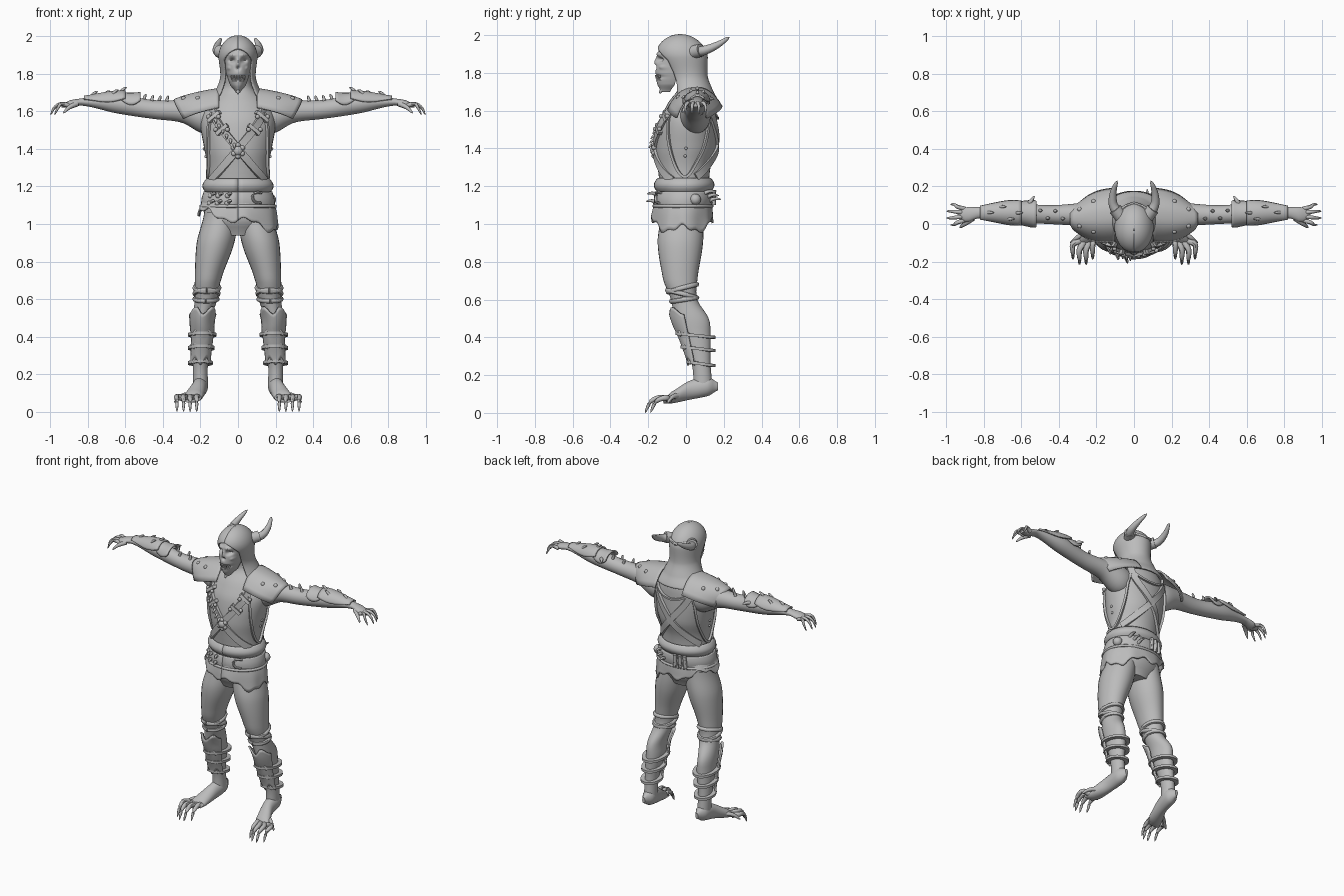
import bpy, bmesh, math
from math import sin, cos, pi, exp, sqrt
from mathutils import Vector

old_cube = bpy.data.objects.get("Cube")
if old_cube:
    bpy.data.objects.remove(old_cube)

grey = bpy.data.materials.new("plain grey")
grey.use_nodes = True
grey.diffuse_color = (.5, .5, .5, 1)
grey.node_tree.nodes["Principled BSDF"].inputs["Base Color"].default_value = grey.diffuse_color
UP, OUT = Vector((0, 0, 1)), Vector((1, 0, 0))


def finish(name, bm, mirror=False, thickness=0):
    bmesh.ops.recalc_face_normals(bm, faces=bm.faces)
    mesh = bpy.data.meshes.new(name)
    bm.to_mesh(mesh)
    bm.free()
    mesh.materials.append(grey)
    mesh.polygons.foreach_set("use_smooth", [True] * len(mesh.polygons))
    mesh.set_sharp_from_angle(angle=pi / 4)
    part = bpy.data.objects.new(name, mesh)
    bpy.context.collection.objects.link(part)
    if thickness:
        shell = part.modifiers.new("shell", "SOLIDIFY")
        shell.thickness, shell.offset = thickness, 0
    if mirror:
        part.modifiers.new("mirror", "MIRROR")


def skin(name, rings, mirror=False, closed=True, thickness=0):
    """Join rows of points with quads; solid rows are closed and capped."""
    bm = bmesh.new()
    rows = [[bm.verts.new(point) for point in ring] for ring in rings]
    count = len(rows[0])
    for row, following in zip(rows, rows[1:]):
        for i in range(count if closed else count - 1):
            j = (i + 1) % count
            bm.faces.new((row[i], row[j], following[j], following[i]))
    if closed:
        bm.faces.new(rows[0])
        bm.faces.new(rows[-1])
    finish(name, bm, mirror, thickness)


def sheet(name, shape, across, along, mirror=False, thickness=.01):
    """Thin plate from shape(u, v) with u and v from zero to one."""
    skin(name, [[shape(i / across, j / along) for j in range(along + 1)]
                for i in range(across + 1)], mirror, False, thickness)


def spline(rows, t):
    """Smooth in-between row at t from zero to one."""
    last = len(rows) - 1
    i = min(int(t * last), last - 1)
    s = t * last - i
    before, start, end, after = (rows[min(max(i + k, 0), last)] for k in (-1, 0, 1, 2))
    return [q + s / 2 * (r - p + s * (2 * p - 5 * q + 4 * r - w + s * (3 * (q - r) + w - p)))
            for p, q, r, w in zip(before, start, end, after)]


def surface(axis, rows):
    """Rows hold position on the axis, the two centres and the two radii."""
    first, second = [k for k in range(3) if k != axis]

    def place(angle, position, off=0.):
        i = max(k for k in range(len(rows) - 1) if k == 0 or rows[k][0] <= position)
        step = (position - rows[i][0]) / (rows[i + 1][0] - rows[i][0])
        t = (i + min(max(step, 0), 1)) / (len(rows) - 1)
        across, deep, width, depth = spline(rows, t)[1:]
        point = Vector((0, 0, 0))
        point[axis] = position
        point[first] = across + sin(angle) * (width + off)
        point[second] = deep - cos(angle) * (depth + off)
        return point
    return place


def loft(name, axis, rows, mirror=False, steps=40, sides=28):
    place = surface(axis, rows)
    low, high = rows[0][0], rows[-1][0]
    skin(name, [[place(2 * pi * k / sides, low + (high - low) * i / steps) for k in range(sides)]
                for i in range(steps + 1)], mirror)
    return place


def tube(name, points, radius, mirror=False, pointed=False, sides=8, steps=12):
    """Round tube on a smoothed path, narrowing to a tip when pointed."""
    path = [Vector(spline(points, i / steps)) for i in range(steps + 1)]
    rings = []
    for i, point in enumerate(path):
        run = (path[min(i + 1, steps)] - path[max(i - 1, 0)]).normalized()
        side = run.cross(OUT if abs(run.z) > .8 else UP).normalized()
        size = radius * max(sqrt(1 - i / steps), .05) if pointed else radius
        rings.append([point + size * (side * cos(2 * pi * k / sides) + run.cross(side) * sin(2 * pi * k / sides))
                      for k in range(sides)])
    skin(name, rings, mirror)


def claw(name, root, step, radius=.01, mirror=False):
    root, step = Vector(root), Vector(step)
    tube(name, [root, root + step / 2 + UP * step.length / 8, root + step], radius, mirror, True)


def knob(name, centre, radius=.01, mirror=False):
    bm = bmesh.new()
    bmesh.ops.create_uvsphere(bm, u_segments=12, v_segments=8, radius=radius)
    bmesh.ops.translate(bm, vec=centre, verts=bm.verts)
    finish(name, bm, mirror)


def strap(name, place, path, width, thickness=.008, mirror=False, steps=32):
    """Flat band on an upright surface; path(t) gives angle and height."""
    spots = [path(i / steps) for i in range(steps + 1)]
    points = [place(*spot, .006) for spot in spots]
    rings = []
    for i, (angle, height) in enumerate(spots):
        away = Vector((sin(angle), -cos(angle), 0))
        run = points[min(i + 1, steps)] - points[max(i - 1, 0)]
        side = run.cross(away).normalized() * width
        away *= thickness
        rings.append([points[i] - side - away, points[i] + side - away,
                      points[i] + side + away, points[i] - side + away])
    skin(name, rings, mirror)


# Torso and neck
torso = loft("torso", 2, [
    (.94, 0, -.02, .12, .09), (1.02, 0, -.02, .18, .13), (1.2, 0, -.01, .16, .13),
    (1.3, 0, -.01, .16, .14), (1.4, 0, 0, .18, .16), (1.55, 0, .01, .2, .15),
    (1.65, 0, .03, .16, .12), (1.72, 0, .03, .08, .07), (1.82, 0, 0, .06, .06)], sides=36)


# Crossed straps, vest edges, buckles and chest claws
def chest_path(t):
    turn = 2 * t - .9
    return turn, 1.4 - .22 * turn + .06 * turn * turn


def back_path(t):
    turn, height = chest_path(t)
    return pi + turn, height + .02


strap("chest_strap", torso, chest_path, .02, mirror=True)
strap("back_strap", torso, back_path, .02, mirror=True)
strap("vest_edge", torso, lambda t: (.8 + 1.6 * t, 1.6 - .35 * sin(pi * t) ** .7), .007, mirror=True)
strap("back_neckline", torso, lambda t: (pi + 2 * t - 1, 1.66 - .1 * sin(pi * t)), .006)
for turn in range(6):
    angle = turn * pi / 3
    knob("emblem_knob", torso(.14 * sin(angle), 1.39 + .03 * cos(angle), .01), .014)
knob("chest_emblem", torso(0, 1.39), .03)
for t in (.12, .24):
    angle, height = chest_path(t)
    strap("strap_buckle", torso, lambda s: (angle + .3 * (s - .5), height + .05 * (s - .5)), .01, .018, True)
    for side in (-1, 1):
        knob("buckle_stud", torso(angle + side * .16, height, .02), .012, True)
for step in range(6):
    angle, height = chest_path(.4 - step * .05)
    claw("strap_claw", torso(angle, height, .01), (0, -.03, -.02))
for height in (1.36, 1.4):
    knob("vest_stud", torso(pi / 2, height), .008, True)


# Waist sash, belt and ragged skirt
def band(name, low, high, off, bulge):
    sheet(name, lambda u, v: torso(v * 2 * pi, low + u * (high - low), off + bulge * sin(pi * u)), 8, 40)


band("waist_sash", 1.17, 1.24, .005, .02)
band("belt", 1.1, 1.17, .015, .005)
band("belt_lower_edge", 1.09, 1.1, .02, .005)


def skirt(u, v):
    angle = v * 2 * pi
    hem = 1.02 - .05 * sin(angle) + .02 * sin(5 * angle) + .01 * sin(13 * angle)
    height = 1.13 + u * (hem - 1.13)
    point = torso(angle, max(height, 1.03), .013 + u * (.015 + .004 * sin(8 * angle)))
    point.z = height
    return point


sheet("ragged_skirt", skirt, 8, 90)
for angle in (-.9, -.6, -.3):
    for height in (1.11, 1.15):
        claw("belt_claw", torso(angle, height, .01), (.02, -.06, .01), .012)
        knob("belt_claw_mount", torso(angle, height, .02), .014)
tube("belt_ring", [torso(.6 + .2 * cos(k), 1.14 + .03 * sin(k), .03) for k in range(1, 6)], .007)
for step in range(3):
    angle = .1 + step * .17
    tube("belt_vial", [torso(pi + angle, height, .03) for height in (1.1, 1.18)], .012)
    claw("back_belt_claw", torso(pi - .3 - angle, 1.12 + step * .02, .01), (0, .07, .01), .012)
knob("belt_pouch", torso(2, 1.13, .02), .03)

# Face with hollow eyes, nose and mouth
skull = surface(2, [(1.7, 0, -.09, .01, .04), (1.74, 0, -.07, .04, .08), (1.8, 0, -.06, .06, .1),
                    (1.9, 0, -.05, .07, .1), (1.95, 0, -.05, .05, .08)])


def face(u, v):
    point = skull(3.4 * (v - .5), 1.7 + u / 4)

    def bump(x, height, width, tall):
        return exp(-((abs(point.x) - x) / width) ** 2 - ((point.z - height) / tall) ** 2)
    eyes, nose, mouth = bump(.03, 1.87, .016, .012), bump(0, 1.83, .01, .01), bump(0, 1.78, .04, .01)
    brows, cheeks, bridge = bump(.03, 1.9, .02, .01), bump(.05, 1.83, .01, .01), bump(0, 1.86, .01, .02)
    point.y += .03 * eyes + .02 * (nose + mouth) - .01 * (brows + cheeks + bridge)
    return point


sheet("skull_face", face, 60, 60, thickness=.004)
for step in range(5):
    angle = .07 + step * .15
    claw("upper_tooth", skull(angle, 1.79), (0, 0, -.02), .005, True)
    claw("lower_tooth", skull(angle, 1.76), (0, 0, .02), .005, True)
claw("chin_point", (0, -.11, 1.73), (0, -.03, -.04), .016)

# Hood: domed on top, open around the face, draped on the shoulders
cowl = surface(2, [(1.64, 0, .04, .17, .13), (1.7, 0, .03, .12, .11), (1.78, 0, .01, .09, .1),
                   (1.9, 0, -.02, .1, .13), (2, 0, -.03, .1, .13)])


def hood(u, v):
    height = 1.64 + .36 * sin(u * pi / 2)
    gap = .85 * sqrt(min(1, max(0, (1.93 - height) / .06)))
    point = cowl(gap + v * 2 * (pi - gap), height)
    dome = sqrt(max(.001, 1 - max(0, (height - 1.88) / .12) ** 2))
    point.x *= dome
    point.y = (point.y + .03) * dome - .03
    return point


sheet("hood", hood, 60, 48)
tube("horn", [(.07, .04, 1.91), (.11, .1, 1.92), (.11, .17, 1.95), (.09, .23, 1.99)], .03, True, True, 12)
tube("horn_collar", [(.07, .04, 1.91), (.1, .08, 1.92)], .035, True, sides=14)
tube("hood_band", [(.09, .05, 1.93), (.05, .09, 1.92), (0, .11, 1.91)], .01, True)

# Arms and clawed hands
arm = loft("arm", 0, [
    (.1, .05, 1.57, .07, .08), (.18, .05, 1.57, .08, .09), (.3, .05, 1.6, .06, .06),
    (.45, .05, 1.61, .05, .05), (.65, .06, 1.64, .05, .05), (.83, .06, 1.65, .03, .02),
    (.89, .05, 1.64, .04, .02), (.94, .05, 1.63, .02, .01)], True)
for step in range(4):
    across, fan = .02 + step * .02, (step - 1.5) * .016
    reach = 1 - .01 * (step - 1.5) ** 2
    tube("finger", [(.9, across, 1.63), (.94, across + fan / 2, 1.64),
                    (reach - .02, across + fan, 1.62), (reach, across + fan, 1.58)], .013, True, True)
tube("thumb", [(.86, .03, 1.64), (.9, 0, 1.62), (.93, -.02, 1.59)], .016, True, True)


# Shoulder pads, forearm guards and spikes
def pad(u, v):
    side = 2 * v - 1
    return Vector((.1 + u * (.24 - .05 * abs(side) ** 3),
                   .05 + side * (.14 - .06 * u ** 3) - .02 * u,
                   1.72 - .04 * u - .02 * u ** 3 - .1 * abs(side) ** 2.5))


def arm_guard(start, end, flare):
    def shape(u, v):
        turn = 3 * (v - .5) * (.7 + .3 * sin(pi * u))
        return arm(pi + turn, start + u * (end - start), .008 + flare * (1 - u) ** 2)
    return shape


sheet("shoulder_pad", pad, 12, 16, True)
for u, v in ((.8, .3), (.8, .7), (.5, .2), (.5, .8)):
    knob("pad_stud", pad(u, v), .013, True)
forearm = arm_guard(.6, .82, .012)
sheet("forearm_guard", forearm, 12, 14, True)
sheet("elbow_guard", arm_guard(.52, .63, .02), 8, 12, True)
for u, v in ((.1, .5), (.3, .7), (.5, .3), (.8, .5)):
    claw("forearm_spike", forearm(u, v), (-.03, 0, .02), .01, True)
claw("elbow_spike", (.57, .09, 1.65), (-.04, .06, .01), .016, True)
for step in range(4):
    claw("arm_stud", arm(pi + .4 * (-1) ** step, .38 + step * .04), (-.01, 0, .03), .01, True)

# Legs
leg = loft("leg", 2, [
    (.13, .2, .09, .04, .05), (.26, .2, .08, .04, .05), (.42, .19, .05, .05, .08), (.5, .19, .03, .05, .09),
    (.6, .17, -.01, .06, .07), (.7, .16, -.03, .07, .09), (.9, .12, -.03, .1, .12), (1.06, .09, -.02, .09, .11)], True)

# Trouser folds, shin guards and lacing
for height, tilt in ((.66, -.02), (.63, .02), (.6, -.01)):
    tube("trouser_fold", [leg(k * pi / 4, height + tilt * cos(k * pi / 4)) for k in range(9)], .013, True, steps=32)
sheet("shin_guard", lambda u, v: leg((v - .5) * (2.5 - u / 2), .54 - .27 * u - .02 * cos(v * 4 * pi),
                                     .012 + .008 * abs(2 * u - 1)), 14, 14, True)
for height in (.26, .34, .41):
    strap("shin_strap", leg, lambda t: (2 * pi * t, height + .01 * cos(2 * pi * t)), .008, .02, True)
    for angle in (-.7, .7):
        claw("shin_claw", leg(angle, height, .02), (-angle / 40, -.02, .03), .01, True)

# Clawed feet
loft("foot", 1, [(-.12, .26, .06, .04, .01), (-.08, .24, .08, .05, .03), (.02, .21, .12, .04, .05),
                 (.12, .2, .14, .04, .05), (.17, .2, .14, .01, .02)], True, 20)
for step in range(4):
    root, tip = .21 + step * .025, .22 + step * .035
    reach = -.22 + .014 * (step - 1.5) ** 2
    tube("toe", [(root, -.09, .07), (tip, reach + .08, .08), (tip, reach + .03, .06), (tip, reach, 0)],
         .019, True, True)
claw("side_toe", (.27, -.05, .09), (.07, -.05, -.04), .016, True)
